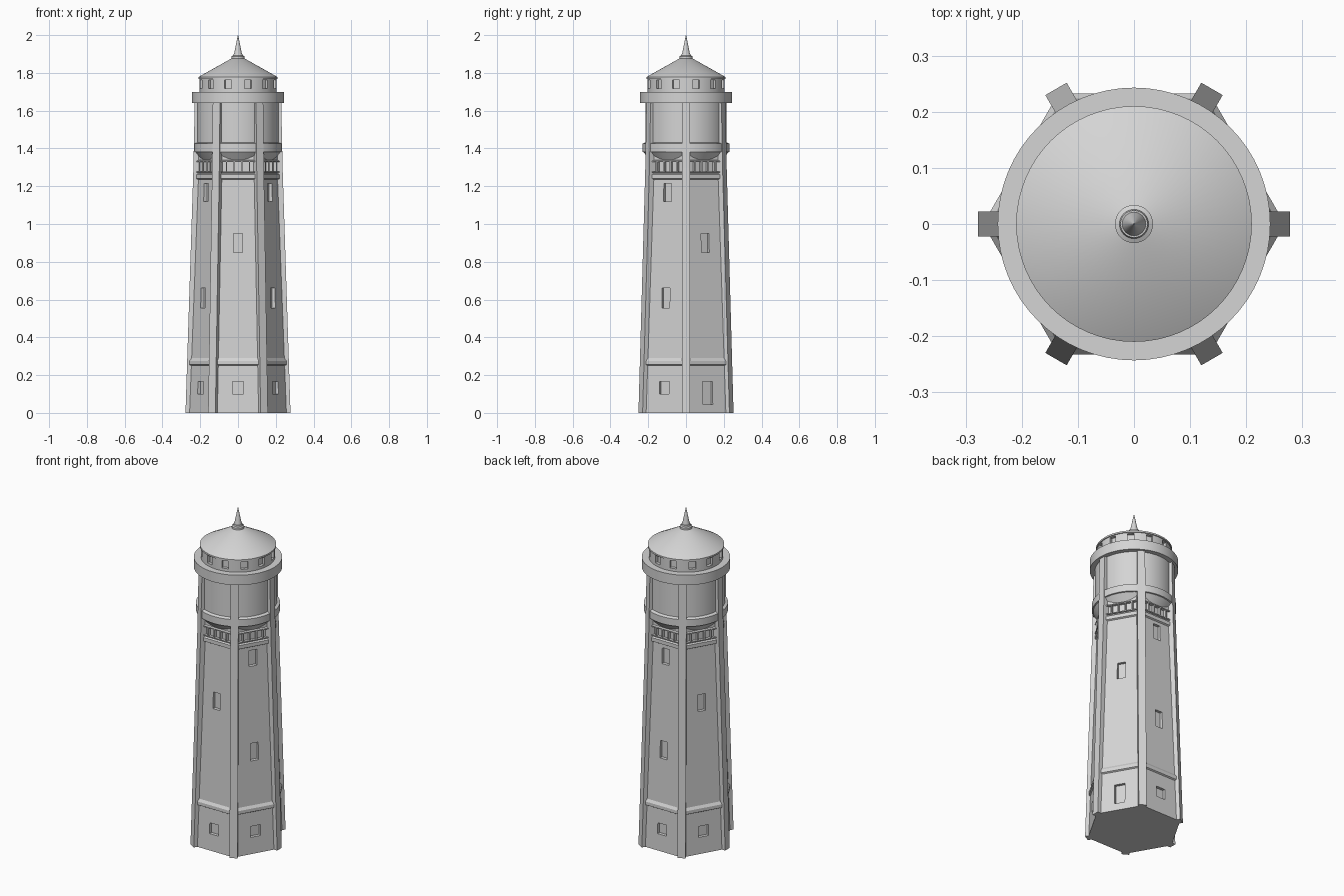
import bpy, bmesh, math
from mathutils import Matrix, Vector

if "Cube" in bpy.data.objects:
    bpy.data.objects.remove(bpy.data.objects["Cube"])

stone = bpy.data.materials.new("light_grey_stone")
stone.diffuse_color = (0.66, 0.66, 0.66, 1)
stone.use_nodes = True
stone.node_tree.nodes["Principled BSDF"].inputs["Base Color"].default_value = stone.diffuse_color
HEX = math.cos(math.pi / 6)          # face distance / corner distance


def finish(name, bm, smooth=False):
    bmesh.ops.recalc_face_normals(bm, faces=bm.faces)
    me = bpy.data.meshes.new(name)
    bm.to_mesh(me)
    bm.free()
    ob = bpy.data.objects.new(name, me)
    bpy.context.collection.objects.link(ob)
    me.materials.append(stone)
    if smooth:
        smooth_object(ob)
    return ob


def activate(ob):
    bpy.ops.object.select_all(action='DESELECT')
    ob.select_set(True)
    bpy.context.view_layer.objects.active = ob


def smooth_object(ob):
    activate(ob)
    bpy.ops.object.shade_smooth_by_angle(angle=math.radians(30))


def loft(bm, rings):
    """Skin a stack of equal-length point loops and cap both ends."""
    loops = [[bm.verts.new(p) for p in ring] for ring in rings]
    n = len(loops[0])
    for a, b in zip(loops, loops[1:]):
        for i in range(n):
            j = (i + 1) % n
            bm.faces.new((a[i], a[j], b[j], b[i]))
    bm.faces.new(loops[0][::-1])
    bm.faces.new(loops[-1])


def lathe(name, profile, n=64, smooth=True):
    bm = bmesh.new()
    loft(bm, [[(r * math.cos(math.tau * i / n), r * math.sin(math.tau * i / n), z)
               for i in range(n)] for r, z in profile])
    return finish(name, bm, smooth)


def add_box(bm, deg, inner, outer, side, z0, z1, width):
    """Box on the wall facing deg, from radius inner to outer."""
    m = (Matrix.Rotation(math.radians(deg), 4, 'Z')
         @ Matrix.Translation(((inner + outer) / 2, side, (z0 + z1) / 2))
         @ Matrix.Diagonal((outer - inner, width, z1 - z0, 1)))
    bmesh.ops.create_cube(bm, size=1, matrix=m)


def carve(ob, bm):
    cutter = finish("cutter", bm)
    cutter.hide_render = True
    mod = ob.modifiers.new("recesses", 'BOOLEAN')
    mod.operation, mod.solver, mod.object = 'DIFFERENCE', 'EXACT', cutter
    activate(ob)
    bpy.ops.object.modifier_apply(modifier=mod.name)
    bpy.data.objects.remove(cutter)


def wall(z):
    """Distance of the tapering wall from the axis."""
    return 0.233 - 0.0328 * z


# Hexagonal shaft with its plinth ledge, upper ledge and niche band
shaft_profile = [
    (wall(0), 0), (wall(.25), .25), (.233, .255), (.233, .275), (wall(.29), .29),
    (wall(1.235), 1.235), (.201, 1.24), (.201, 1.262), (.193, 1.268),
    (.193, 1.272), (.201, 1.274), (.201, 1.334), (.192, 1.338), (.192, 1.40)]
shaft = lathe("hexagonal_shaft", [(a / HEX, z) for a, z in shaft_profile], 6, False)

# Recessed windows, door and niches
bm = bmesh.new()
for k in range(6):
    deg = -90 + 60 * k
    levels = [(.85, .95)] if k % 2 == 0 else [(.555, .66), (1.12, 1.215)]
    for z0, z1 in levels:
        add_box(bm, deg, wall((z0 + z1) / 2) - .018, .3, 0, z0, z1, .048)
    door = deg == 30
    add_box(bm, deg, wall(.13) - .018, .3, 0, .045 if door else .10, .165, .06)
    for i in range(-2, 3):
        add_box(bm, deg, .184, .3, i * .0405, 1.279, 1.328, .033)
carve(shaft, bm)

# Six corner pillars
for k in range(6):
    bm = bmesh.new()
    rot = Matrix.Rotation(math.radians(60 * k), 3, 'Z')
    rings = []
    for r, z in [(.278, 0), (.236, 1.3), (.229, 1.645)]:
        rings.append([rot @ Vector((x, y, z)) for x, y in
                      [(r - .06, -.022), (r, -.022), (r, .022), (r - .06, .022)]])
    loft(bm, rings)
    finish("corner_pillar", bm)

# Round tank with flared corbel and base ring
lathe("tank", [(.17, 1.309), (.192, 1.338), (.224, 1.38), (.231, 1.382), (.231, 1.425),
               (.215, 1.432), (.215, 1.65)])

# Cornice ring
lathe("cornice", [(.243, 1.64), (.243, 1.70)])

# Lantern drum with twelve recessed windows
drum = lathe("lantern_drum", [(.204, 1.69), (.204, 1.773)])
bm = bmesh.new()
for k in range(12):
    add_box(bm, 15 + 30 * k, .186, .25, 0, 1.717, 1.763, .038)
carve(drum, bm)
smooth_object(drum)

# Conical roof and spire
lathe("roof", [(.21, 1.768), (.21, 1.778), (.028, 1.88)])
lathe("finial_base", [(.034, 1.872), (.034, 1.888), (.026, 1.892), (.024, 1.90)], 32)
lathe("spire", [(.022, 1.895), (.0008, 2.0)], 32)
